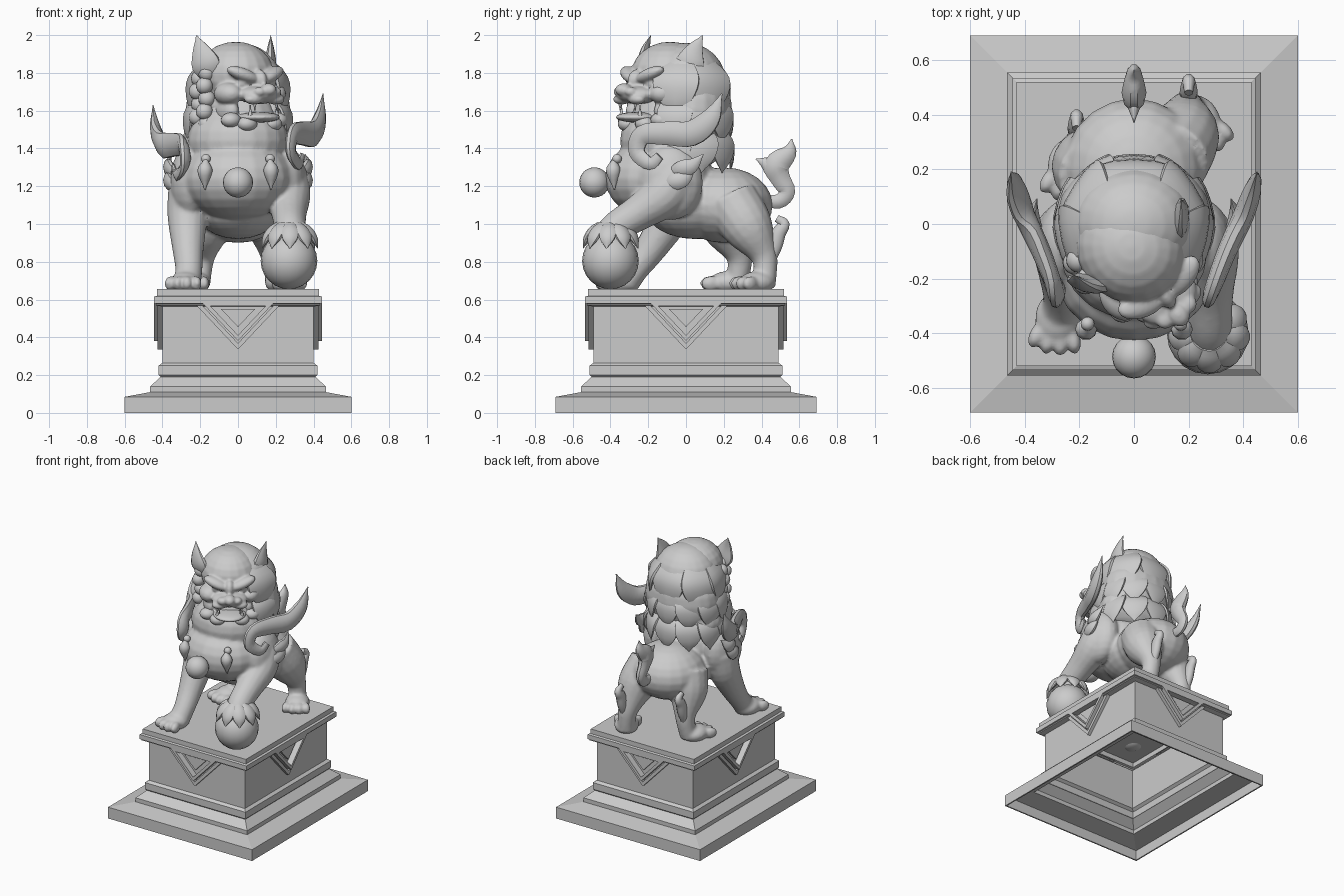
import bpy, bmesh, math
from mathutils import Matrix, Vector, Euler

cube = bpy.data.objects.get("Cube")
if cube:
    bpy.data.objects.remove(cube, do_unlink=True)

stone = bpy.data.materials.new("grey stone")
stone.use_nodes = True
grey = (0.6, 0.6, 0.6, 1)
stone.diffuse_color = grey
stone.node_tree.nodes["Principled BSDF"].inputs["Base Color"].default_value = grey
SIDES = (1, -1)


def finish(bm, name, smooth=True, voxel=None, matrix=None):
    """Turn a bmesh into an object, optionally fusing its pieces into one skin."""
    if matrix:
        bmesh.ops.transform(bm, matrix=matrix, verts=bm.verts)
    bmesh.ops.recalc_face_normals(bm, faces=bm.faces)
    mesh = bpy.data.meshes.new(name)
    bm.to_mesh(mesh)
    bm.free()
    mesh.materials.append(stone)
    obj = bpy.data.objects.new(name, mesh)
    bpy.context.scene.collection.objects.link(obj)
    bpy.ops.object.select_all(action='DESELECT')
    bpy.context.view_layer.objects.active = obj
    obj.select_set(True)
    if voxel:
        fuse = obj.modifiers.new("fuse", 'REMESH')
        fuse.mode = 'VOXEL'
        fuse.voxel_size = voxel
        soften = obj.modifiers.new("soften", 'SMOOTH')
        soften.iterations = 5
        for modifier in ("fuse", "soften"):
            bpy.ops.object.modifier_apply(modifier=modifier)
    if smooth:
        bpy.ops.object.shade_smooth_by_angle(angle=math.radians(45))
    return obj


def ball(bm, centre, radii, turn=(0, 0, 0)):
    if not isinstance(radii, tuple):
        radii = (radii,) * 3
    matrix = (Matrix.Translation(centre) @ Euler(turn).to_matrix().to_4x4()
              @ Matrix.Diagonal((*radii, 1)))
    bmesh.ops.create_uvsphere(bm, u_segments=20, v_segments=12, radius=1, matrix=matrix)


def tube(bm, points, side=(1, 0, 0), flat=1.0, count=10, steps=4):
    """Smooth tapering limb through (x, y, z, radius); flat squashes it along side."""
    pts = [Vector(p) for p in points]
    pts = [2 * pts[0] - pts[1]] + pts + [2 * pts[-1] - pts[-2]]
    path = []
    for i in range(1, len(pts) - 2):
        a, b, c, d = pts[i - 1:i + 3]
        for k in range(steps + (i == len(pts) - 3)):
            t = k / steps
            path.append((2 * b + (c - a) * t + (2 * a - 5 * b + 4 * c - d) * t ** 2
                         + (3 * b - a - 3 * c + d) * t ** 3) / 2)
    rings = []
    for i, p in enumerate(path):
        ahead = (path[min(i + 1, len(path) - 1)] - path[max(i - 1, 0)]).to_3d().normalized()
        u = Vector(side)
        u = (u - ahead * u.dot(ahead)).normalized()
        v = ahead.cross(u)
        radius = max(p.w, 0.003)
        ring = []
        for k in range(count):
            a = math.tau * k / count
            ring.append(bm.verts.new(p.to_3d() + radius * (u * math.cos(a) * flat + v * math.sin(a))))
        rings.append(ring)
    skin(bm, rings)


def skin(bm, rings):
    for low, high in zip(rings, rings[1:]):
        for k in range(len(low)):
            j = (k + 1) % len(low)
            bm.faces.new((low[k], low[j], high[j], high[k]))
    bm.faces.new(rings[0])
    bm.faces.new(rings[-1])


def paw(bm, x, y, heading):
    """Ground paw with four toes, heading measured from the front."""
    spot = Matrix.Translation((x, y, 0.655)) @ Matrix.Rotation(heading, 4, 'Z')
    ball(bm, spot @ Vector((0, 0.02, 0.035)), (0.085, 0.1, 0.06), (0, 0, heading))
    for k in (-1.5, -0.5, 0.5, 1.5):
        ball(bm, spot @ Vector((k * 0.045, -0.08 + abs(k) * 0.015, 0.03)),
             (0.028, 0.05, 0.04), (0, 0, heading + k * 0.2))


# Hollow stepped pedestal: half width and height of the outside, with a thin shell inside it
outer = [(.6, 0), (.6, .085), (.465, .11), (.465, .14), (.41, .19), (.42, .2), (.42, .25),
         (.4, .265), (.4, .57), (.445, .58), (.445, .615), (.43, .62), (.43, .655)]
inner = [(w - .01, max(z - .01, 0)) for w, z in reversed(outer)]
bm = bmesh.new()
skin(bm, [[bm.verts.new((sx * w, sy * (w + 0.09), z))
           for sx, sy in ((-1, -1), (1, -1), (1, 1), (-1, 1))] for w, z in inner + outer])
finish(bm, "pedestal", smooth=False)

# Nested triangle ornaments on the four pedestal walls
bm = bmesh.new()


def triangle(half, top, inset, depth, wall, turn):
    """Downward triangular frame, or a solid one when inset is zero."""
    def corners(h, z, d):
        return [bm.verts.new(turn @ Vector((x, -wall - d, y)))
                for x, y in ((-h, z), (h, z), (0, z - h * 1.06))]
    front, back = corners(half, top, depth), corners(half, top, -0.005)
    if not inset:
        skin(bm, [back, front])
        return
    drop = inset * 0.4
    hole, floor = corners(half - inset, top - drop, depth), corners(half - inset, top - drop, -0.005)
    loops = [back, front, hole, floor]
    for one, two in zip(loops, loops[1:]):
        for k in range(3):
            j = (k + 1) % 3
            bm.faces.new((one[k], one[j], two[j], two[k]))


for k in range(4):
    turn = Matrix.Rotation(k * math.pi / 2, 4, 'Z')
    wall = 0.4 if k % 2 else 0.49
    triangle(0.235, 0.585, 0.05, 0.025, wall, turn)
    triangle(0.19, 0.583, 0.045, 0.045, wall, turn)
    triangle(0.09, 0.55, 0, 0.02, wall, turn)
finish(bm, "pedestal_triangles", smooth=False)

# Torso, legs and paws fused into one body
bm = bmesh.new()
ball(bm, (0, -.14, 1.24), (.3, .29, .22))
ball(bm, (0, -.1, 1.44), (.27, .25, .21))
ball(bm, (0, -.07, 1.55), (.22, .22, .18))
ball(bm, (0, .05, 1.1), (.24, .28, .18))
ball(bm, (0, .2, 1.1), (.26, .26, .2))
for s in SIDES:
    ball(bm, (s * .25, -.08, 1.22), (.11, .17, .2))
tube(bm, ((.24, -.05, 1.25, .13), (.265, -.12, 1.15, .12), (.27, -.25, 1.06, .095),
          (.275, -.36, .99, .085), (.28, -.4, .94, .09)), count=16)
tube(bm, ((-.24, -.05, 1.2, .13), (-.265, -.08, 1.05, .11), (-.265, -.18, .88, .085),
          (-.26, -.27, .76, .072), (-.27, -.32, .69, .075)), count=16)
tube(bm, ((.13, .24, 1.12, .15), (.18, .33, .98, .135), (.19, .41, .84, .075),
          (.2, .42, .75, .062), (.21, .41, .68, .065)), count=16)
tube(bm, ((-.13, .18, 1.12, .15), (-.17, .22, .98, .135), (-.19, .28, .84, .075),
          (-.2, .28, .75, .062), (-.21, .26, .68, .065)), count=16)
paw(bm, -.28, -.36, -.15)
paw(bm, .24, .36, .5)
paw(bm, -.235, .2, -.2)
finish(bm, "body_and_legs", voxel=0.011)

# Ball under the raised paw, with pointed toes draped over it
bm = bmesh.new()
ball(bm, (.27, -.4, .805), .15)
finish(bm, "paw_ball")
bm = bmesh.new()
for k in range(9):
    a = math.tau * k / 9
    out = Vector((math.sin(a), -math.cos(a), 0))
    tube(bm, [(.275 + out.x * r, -.395 + out.y * r, z, w) for r, z, w in
              ((.06, 1.0, .03), (.1, .965, .045), (.13, .92, .04), (.15, .87, 0))],
         side=out + Vector((0, 0, 1)), flat=0.5)
finish(bm, "raised_paw_toes")

# Head, modelled facing forward and then turned
pose = Matrix.Translation((0, -.1, 0)) @ Matrix.Rotation(math.radians(35), 4, 'Z')
bm = bmesh.new()
ball(bm, (0, .02, 1.795), (.2, .21, .17))
ball(bm, (0, .02, 1.63), (.19, .15, .14))
ball(bm, (0, -.19, 1.685), (.125, .11, .05))
ball(bm, (0, -.19, 1.565), (.115, .12, .028))
ball(bm, (0, -.28, 1.71), (.04, .05, .035))
ball(bm, (0, -.19, 1.76), (.035, .06, .06))
for s in SIDES:
    ball(bm, (s * .09, -.175, 1.79), (.095, .05, .035), (0, -s * .35, s * .3))
    ball(bm, (s * .085, -.165, 1.738), (.04, .03, .022), (0, -s * .3, 0))
    ball(bm, (s * .14, -.11, 1.69), (.07, .09, .06))
    ball(bm, (s * .13, -.08, 1.6), (.05, .09, .07))
    ball(bm, (s * .05, -.27, 1.7), (.035, .035, .026))
    ball(bm, (s * .07, -.245, 1.66), (.055, .04, .028))
finish(bm, "head", voxel=0.008, matrix=pose)

# Ears, fangs, curls and beard share the head's pose
ears, fangs, curls = bmesh.new(), bmesh.new(), bmesh.new()
for s in SIDES:
    tube(ears, ((s * .17, .0, 1.76, .04), (s * .205, .0, 1.84, .08),
                (s * .225, .02, 1.92, .05), (s * .24 + .01, .055, 1.998, 0)), side=(s, -.8, 0), flat=.4)
    tube(fangs, ((s * .07, -.255, 1.65, .013), (s * .07, -.255, 1.6, 0)))
    tube(fangs, ((s * .085, -.235, 1.575, .012), (s * .085, -.235, 1.63, 0)))
    for i in range(5):
        for column in range(2):
            ball(curls, (s * (.195 + .015 * (i % 2) - .01 * column), .01 + .08 * column,
                         1.8 - .068 * i - .03 * column), .045)
    for i in range(2):
        ball(curls, (s * (.08 + .07 * i), -.2 + .05 * i, 1.53 + .02 * i), (.055, .05, .04))
finish(ears, "ears", matrix=pose)
finish(fangs, "fangs", matrix=pose)
finish(curls, "mane_curls", matrix=pose)

# Mane mass with three layers of broad pointed locks
bm = bmesh.new()
ball(bm, (0, .0, 1.76), (.23, .21, .2))
ball(bm, (0, .04, 1.6), (.28, .205, .25))
ball(bm, (0, .02, 1.45), (.295, .19, .17))
finish(bm, "mane", voxel=0.012)
bm = bmesh.new()
for top, end, radius, count, width in ((1.88, 1.57, .215, 5, .13), (1.7, 1.43, .235, 7, .1),
                                       (1.54, 1.27, .24, 7, .1)):
    for i in range(count):
        a = math.radians(-105 + 210 * i / (count - 1))
        out = Vector((math.sin(a) * 1.18, math.cos(a), 0))
        length = top - end
        tube(bm, [(out.x * radius * r, out.y * radius * r, top - length * t, width * w)
                  for r, t, w in ((.6, 0, .5), (.93, .35, 1), (1, .7, .75), (.97, 1, 0))],
             side=out, flat=.2)
finish(bm, "mane_locks")

# Flame ribbons from the chest and tufts behind the elbows
for s, name, drop in ((1, "left", 0), (-1, "right", .06)):
    bm = bmesh.new()
    tube(bm, [(s * x, y, z - drop, r) for x, y, z, r in
              ((.34, -.14, 1.36, .025), (.32, -.19, 1.32, .035), (.28, -.26, 1.38, .045),
               (.29, -.23, 1.47, .055), (.34, -.1, 1.48, .065), (.4, .03, 1.48, .07),
               (.435, .13, 1.56, .055), (.45, .19, 1.69, 0))], side=(1, -.3, 0), flat=.55)
    finish(bm, name + "_flame_ribbon")
    bm = bmesh.new()
    for rise in (0, .07):
        tube(bm, [(s * x, y + rise * .6, z + rise, r) for x, y, z, r in
                  ((.33, -.13, 1.19, .02), (.36, -.07, 1.22, .045), (.37, -.01, 1.24, .04),
                   (.355, .05, 1.3, 0))], flat=.6)
    finish(bm, name + "_elbow_tuft")

# Chest bell and tassels
bm = bmesh.new()
ball(bm, (0, -.485, 1.22), .08)
finish(bm, "chest_bell")
bm = bmesh.new()
for s in SIDES:
    ball(bm, (s * .17, -.365, 1.345), .025)
    tube(bm, ((s * .17, -.38, 1.34, .01), (s * .175, -.385, 1.28, .04), (s * .175, -.38, 1.18, 0)))
finish(bm, "chest_tassels")

# Flame tail and curled tufts on the hind legs
bm = bmesh.new()
tube(bm, ((0, .4, 1.13, .03), (0, .49, 1.12, .04), (0, .535, 1.17, .045), (0, .5, 1.24, .055),
          (0, .48, 1.31, .07), (0, .545, 1.38, .045), (0, .56, 1.45, 0)), flat=.65)
tube(bm, ((0, .48, 1.25, .04), (0, .44, 1.31, .045), (0, .37, 1.345, 0)), flat=.6)
finish(bm, "tail")
bm = bmesh.new()
for x, y in ((.2, .42), (-.21, .29)):
    tube(bm, [(x, y + dy, z, r) for dy, z, r in
              ((.02, .8, .03), (.05, .88, .04), (.07, .95, .04), (.1, 1.0, .03), (.06, 1.03, .02))],
         flat=.8)
finish(bm, "hind_leg_tufts")
